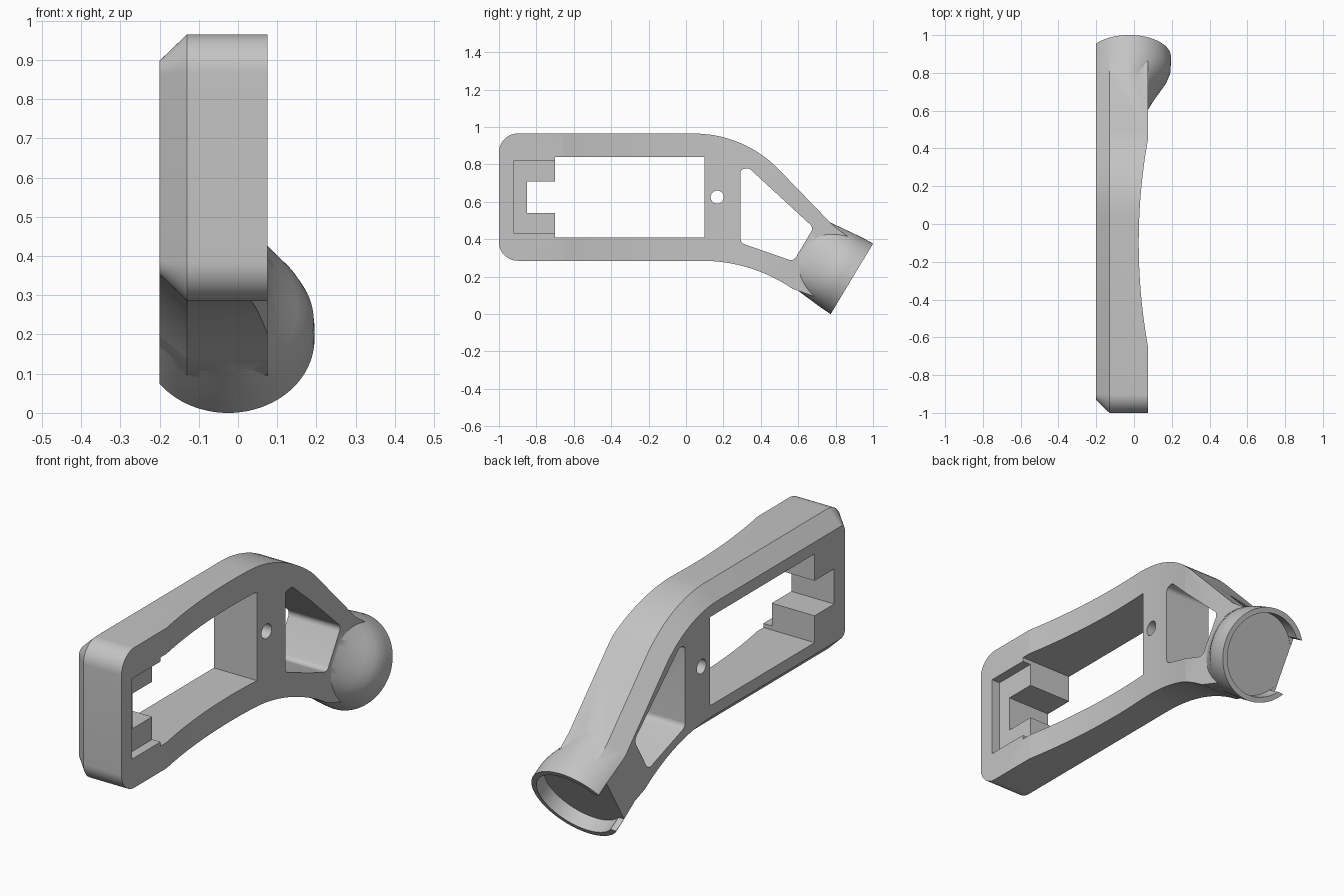
import bpy, bmesh, math
from mathutils import Vector

if "Cube" in bpy.data.objects:
    bpy.data.objects.remove(bpy.data.objects["Cube"])

grey = bpy.data.materials.new("plain grey")
grey.use_nodes = True
COLOUR = (0.55, 0.55, 0.55, 1)
grey.diffuse_color = COLOUR
grey.node_tree.nodes["Principled BSDF"].inputs["Base Color"].default_value = COLOUR

# Socket axis in the y-z plane, tilted down toward the back
TILT = math.radians(31)
AXIS = Vector((0, math.cos(TILT), -math.sin(TILT)))
CROSS = Vector((0, math.sin(TILT), math.cos(TILT)))
MOUTH = Vector((-0.025, 0.887, 0.1885))


def socket_point(x, t, s):
    """x across, t back from the mouth, s up across the socket."""
    return MOUTH + Vector((x, 0, 0)) - AXIS * t + CROSS * s


def yz(t, s):
    p = socket_point(0, t, s)
    return (p.y, p.z)


def rounded(corners, steps=14):
    """Closed outline with a fillet on each (y, z, radius) corner."""
    out = []
    for i, (y, z, r) in enumerate(corners):
        c = Vector((y, z))
        if r == 0:
            out.append(c)
            continue
        a = (Vector(corners[i - 1][:2]) - c).normalized()
        b = (Vector(corners[(i + 1) % len(corners)][:2]) - c).normalized()
        half = math.acos(a.dot(b)) / 2
        centre = c + (a + b).normalized() * (r / math.sin(half))
        start = c + a * (r / math.tan(half)) - centre
        end = c + b * (r / math.tan(half)) - centre
        first = math.atan2(start.y, start.x)
        turn = math.atan2(end.y, end.x) - first
        turn = (turn + math.pi) % math.tau - math.pi
        for k in range(steps + 1):
            ang = first + turn * k / steps
            out.append(centre + Vector((math.cos(ang), math.sin(ang))) * r)
    return out


def inset(outline, d):
    """Move a counter-clockwise outline inward by d."""
    out = []
    for i, p in enumerate(outline):
        a = (p - outline[i - 1]).normalized()
        b = (outline[(i + 1) % len(outline)] - p).normalized()
        na, nb = Vector((-a.y, a.x)), Vector((-b.y, b.x))
        out.append(p + (na + nb) * (d / (1 + na.dot(nb))))
    return out


def loft(name, rings, helper=False):
    """Skin equal-length rings of points and cap both ends."""
    bm = bmesh.new()
    loops = [[bm.verts.new(p) for p in ring] for ring in rings]
    n = len(loops[0])
    for lo, hi in zip(loops, loops[1:]):
        for i in range(n):
            j = (i + 1) % n
            bm.faces.new((lo[i], lo[j], hi[j], hi[i]))
    bm.faces.new(loops[0][::-1])
    bm.faces.new(loops[-1])
    bmesh.ops.recalc_face_normals(bm, faces=bm.faces)
    mesh = bpy.data.meshes.new(name)
    bm.to_mesh(mesh)
    bm.free()
    mesh.materials.append(grey)
    obj = bpy.data.objects.new(name, mesh)
    bpy.context.collection.objects.link(obj)
    obj.hide_render = helper
    return obj


def prism(name, outline, x0=-0.5, x1=0.5):
    return loft(name, [[(x, y, z) for y, z in outline] for x in (x0, x1)], True)


def block(y0, y1, z0, z1):
    return [(y0, z0), (y1, z0), (y1, z1), (y0, z1)]


def circle(radius, count=64):
    return [(radius * math.cos(math.tau * k / count),
             radius * math.sin(math.tau * k / count)) for k in range(count)]


def combine(target, tool, operation="DIFFERENCE"):
    mod = target.modifiers.new("combine", "BOOLEAN")
    mod.operation, mod.object, mod.solver = operation, tool, "EXACT"
    bpy.context.view_layer.objects.active = target
    bpy.ops.object.modifier_apply(modifier=mod.name)
    bpy.data.objects.remove(tool)


# Frame plate, chamfered around its -x side (trimmed flush at the end)
outline = rounded([
    (-1, 0.285, 0.1), (0.345, 0.285, 0.86), (0.57, 0.135, 0),
    (*yz(0.1, -0.18), 0), (*yz(0.1, 0.18), 0), (0.79, 0.47, 0),
    (0.31, 0.965, 0.63), (-1, 0.965, 0.1)])
frame = loft("handle_frame", [
    [(-0.21, *p) for p in inset(outline, 0.077)],
    [(-0.13, *p) for p in outline],
    [(0.075, *p) for p in outline]])

# Shallow scoop along the +x side, as a slab with one curved edge
R = 3.1
arc = []
for k in range(41):
    y = -0.58 + 1.16 * k / 40
    arc.append((0.025 + R - math.sqrt(R * R - y * y), y - 0.1))
edge = [(0.3, -0.68)] + arc[::1] + [(0.3, 0.48)]
combine(frame, loft("scoop_cutter", [[(x, y, z) for x, y in edge] for z in (-0.5, 1.5)], True))

# Main window, clip slot, clip recess, pin hole and rear window
combine(frame, prism("window_cutter", block(-0.7, 0.1, 0.41, 0.84)))
combine(frame, prism("slot_cutter", block(-0.85, -0.65, 0.54, 0.71)))
combine(frame, prism("recess_cutter", block(-0.92, -0.65, 0.43, 0.82), x0=0.03))
combine(frame, prism("pin_cutter", [(0.167 + a, 0.625 + b) for a, b in circle(0.035, 32)]))
combine(frame, prism("rear_window_cutter", rounded([
    (0.292, 0.38, 0.03), (0.575, 0.282, 0.03), (0.682, 0.462, 0.03),
    (0.335, 0.782, 0.03), (0.292, 0.772, 0.02)], 8)))

# Round socket, flaring out of the frame
rings = []
for t, width, height in ((0.312, 0.095, 0.19), (0.29, 0.104, 0.194), (0.25, 0.126, 0.199),
                         (0.21, 0.15, 0.203), (0.17, 0.177, 0.207), (0.13, 0.203, 0.211),
                         (0.09, 0.218, 0.215), (0.05, 0.22, 0.218), (0, 0.22, 0.22)):
    rings.append([socket_point(a * width if a > 0 else a * 0.22, t, b * height)
                  for a, b in circle(1, 96)])
combine(frame, loft("socket", rings), "UNION")

# Socket pocket with an open side, trimmed flush with the flat side
pocket = loft("pocket_cutter", [[socket_point(a, t, b) for a, b in circle(0.195)]
                                for t in (0.07, -0.1)], True)
combine(frame, pocket)
gap = loft("gap_cutter", [[socket_point(x, t, s) for x, s in block(-0.4, -0.09, -0.13, 0.13)]
                          for t in (0.069, -0.1)], True)
combine(frame, gap)
combine(frame, prism("side_trimmer", block(-2, 2, -1, 2), -1, -0.2))

# Smooth curved faces, crisp edges
bpy.ops.object.select_all(action="DESELECT")
frame.select_set(True)
bpy.context.view_layer.objects.active = frame
bpy.ops.object.shade_smooth_by_angle(angle=math.radians(30))
